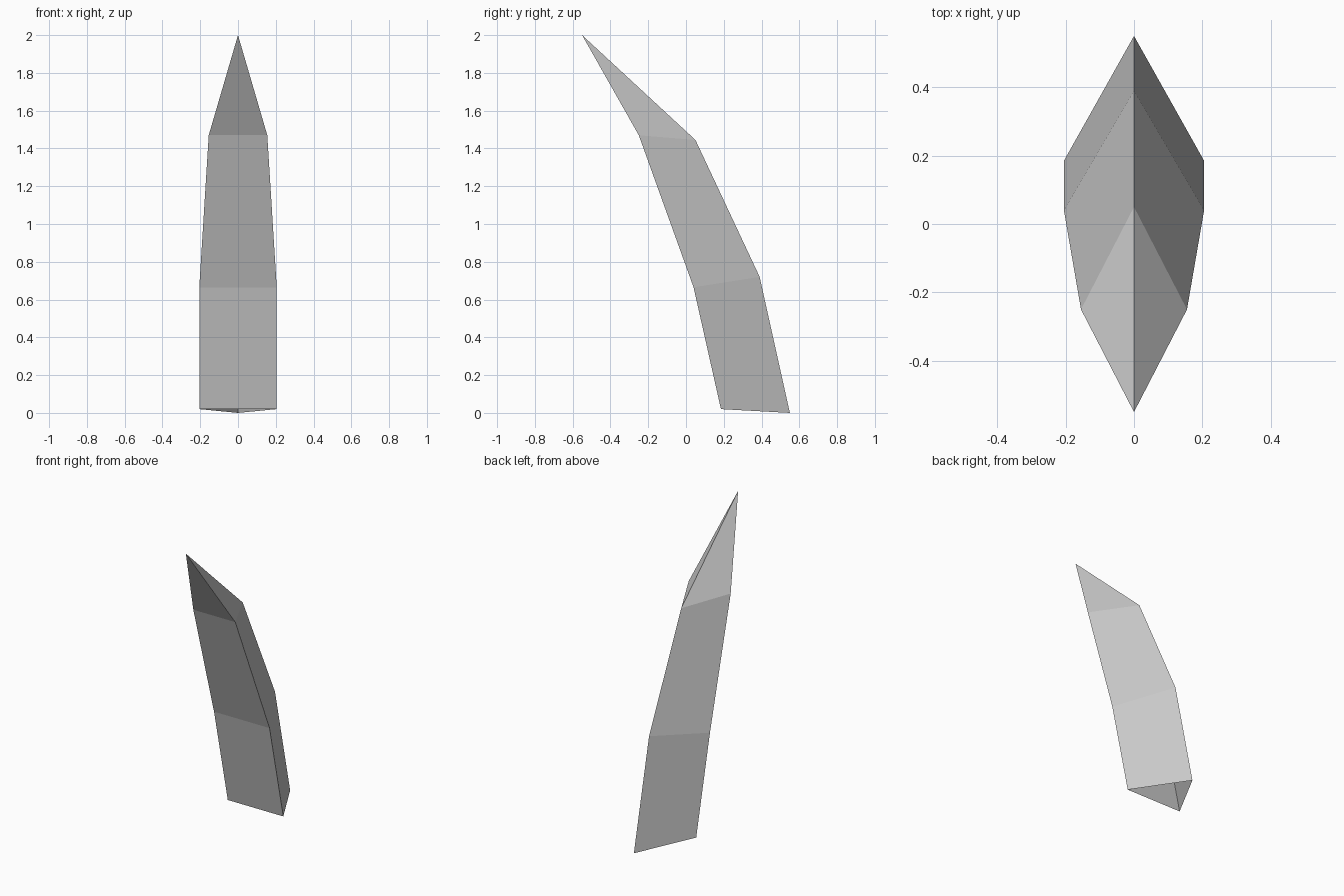
import bpy
import bmesh

cube = bpy.data.objects.get("Cube")
if cube:
    bpy.data.objects.remove(cube, do_unlink=True)

# Plain grey material
grey = bpy.data.materials.new("light_grey")
grey.use_nodes = True
colour = (0.6, 0.6, 0.6, 1)
grey.diffuse_color = colour
bsdf = next(n for n in grey.node_tree.nodes if n.type == "BSDF_PRINCIPLED")
bsdf.inputs["Base Color"].default_value = colour

# Triangular sections: half width, front y, front z, ridge y, ridge z
SECTIONS = [
    (0.205, 0.185, 0.02, 0.55, 0.0),
    (0.205, 0.04, 0.665, 0.39, 0.72),
    (0.155, -0.25, 1.47, 0.05, 1.445),
]
TIP = (0, -0.55, 2)

# Curved spike, open at the base
bm = bmesh.new()
rings = []
for half, fy, fz, ry, rz in SECTIONS:
    corners = [(-half, fy, fz), (half, fy, fz), (0, ry, rz)]
    rings.append([bm.verts.new(c) for c in corners])
tip = bm.verts.new(TIP)

for i in range(3):
    j = (i + 1) % 3
    for low, high in zip(rings, rings[1:]):
        bm.faces.new((low[i], low[j], high[j], high[i]))
    bm.faces.new((rings[-1][i], rings[-1][j], tip))

mesh = bpy.data.meshes.new("curved_spike")
bm.to_mesh(mesh)
bm.free()
mesh.materials.append(grey)
spike = bpy.data.objects.new("curved_spike", mesh)
bpy.context.collection.objects.link(spike)
